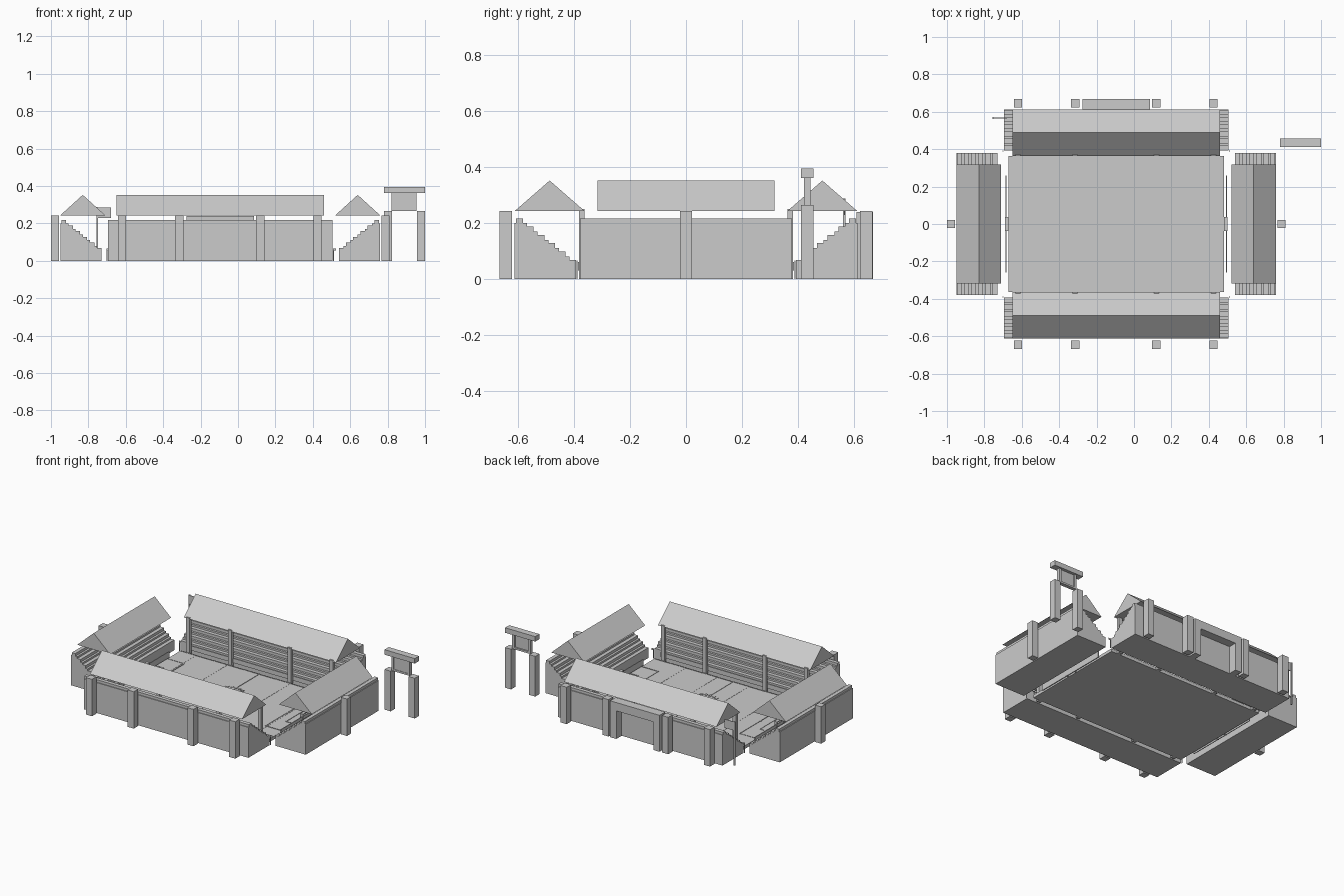
import bpy, bmesh
from math import pi, sin, cos
from mathutils import Matrix

default = bpy.data.objects.get("Cube")
if default:
    bpy.data.objects.remove(default, do_unlink=True)

# Single stone grey material
GREY = (0.6, 0.6, 0.6, 1)
grey = bpy.data.materials.new("stone_grey")
grey.use_nodes = True
grey.diffuse_color = GREY
grey.node_tree.nodes["Principled BSDF"].inputs["Base Color"].default_value = GREY


def finish(name, bm):
    bmesh.ops.recalc_face_normals(bm, faces=bm.faces)
    mesh = bpy.data.meshes.new(name)
    bm.to_mesh(mesh)
    bm.free()
    mesh.materials.append(grey)
    obj = bpy.data.objects.new(name, mesh)
    bpy.context.collection.objects.link(obj)
    return obj


def box(name, x0, x1, y0, y1, z0, z1):
    bm = bmesh.new()
    size = Matrix.Diagonal((x1 - x0, y1 - y0, z1 - z0, 1))
    centre = Matrix.Translation(((x0 + x1) / 2, (y0 + y1) / 2, (z0 + z1) / 2))
    bmesh.ops.create_cube(bm, size=1, matrix=centre @ size)
    return finish(name, bm)


def post(name, x, y, w, d, z0, z1):
    return box(name, x - w / 2, x + w / 2, y - d / 2, y + d / 2, z0, z1)


def prism(name, profile, length, x, y, angle):
    """Extrude a (depth, height) profile sideways, then turn it to face the pitch."""
    bm = bmesh.new()
    face = bm.faces.new([bm.verts.new((-length / 2, d, z)) for d, z in profile])
    out = bmesh.ops.extrude_face_region(bm, geom=[face])
    moved = [v for v in out["geom"] if isinstance(v, bmesh.types.BMVert)]
    bmesh.ops.translate(bm, verts=moved, vec=(length, 0, 0))
    bm.transform(Matrix.Translation((x, y, 0)) @ Matrix.Rotation(angle, 4, "Z"))
    return finish(name, bm)


MID = -0.095          # centre of the pitch along x
GRASS = 0.02          # height of the pitch surface

# Stepped terrace profile: back wall, then five rows with raised seat backs
terrace = [(0, 0), (0, 0.2), (0.005, 0.2), (0.005, 0.217), (0.03, 0.217)]
for row in range(5):
    d, z = 0.03 + row * 0.038, 0.188 - row * 0.03
    terrace += [(d, z + 0.012), (d + 0.014, z + 0.012), (d + 0.014, z), (d + 0.038, z)]
terrace += [(0.22, 0)]
gable = [(0, 0.243), (0.25, 0.243), (0.125, 0.352)]
gable_end = [(d * 0.96, z) for d, z in gable]

# Four stands with gabled roofs
for side, x, y, angle, length, cover, roof in (
        ("front", MID, -0.613, 0, 1.2, 1.11, gable),
        ("back", MID, 0.613, pi, 1.2, 1.11, gable),
        ("right", -0.95, 0, -pi / 2, 0.76, 0.635, gable_end),
        ("left", 0.76, 0, pi / 2, 0.76, 0.635, gable_end)):
    prism(side + "_terrace", terrace, length, x, y, angle)
    prism(side + "_roof", roof, cover, x, y, angle)

# Outer buttress posts and inner roof columns
for sy in (-1, 1):
    for x in (-0.62, -0.315, 0.12, 0.425):
        post("buttress", x, sy * 0.645, 0.045, 0.045, 0, 0.243)
        post("roof_column", x, sy * 0.373, 0.025, 0.02, 0, 0.25)
for x in (-0.978, 0.788):
    post("end_buttress", x, 0, 0.044, 0.044, 0, 0.243)

# Entrance frame on the back wall
box("entrance_lintel", -0.275, 0.085, 0.61, 0.669, 0.185, 0.24)
box("entrance_jamb", -0.275, -0.23, 0.61, 0.669, 0, 0.185)
box("entrance_jamb", 0.04, 0.085, 0.61, 0.669, 0, 0.185)

# Pitch with mown stripes
box("pitch", -0.67, 0.48, -0.363, 0.363, 0, GRASS)
for i in range(0, 10, 2):
    x = -0.67 + i * 0.115
    box("mown_stripe", x, x + 0.115, -0.363, 0.363, GRASS, GRASS + 0.001)


def line(x0, x1, y0, y1):
    t = 0.0015
    box("pitch_line", x0 - t, x1 + t, y0 - t, y1 + t, GRASS, GRASS + 0.003)


# Pitch markings
line(MID, MID, -0.36, 0.36)
for s in (-1, 1):
    goal_x = MID + s * 0.57
    for depth, half in ((0.12, 0.22), (0.055, 0.1)):
        edge = goal_x - s * depth
        line(edge, edge, -half, half)
        for y in (-half, half):
            line(min(edge, goal_x), max(edge, goal_x), y, y)
    spot = MID + s * 0.452
    line(spot - 0.003, spot + 0.003, -0.003, 0.003)
    line(MID - 0.57, MID + 0.57, s * 0.355, s * 0.355)
    for i in range(-2, 3):
        a = s * pi / 2 + i * 0.24
        post("circle_mark", MID + 0.118 * cos(a), 0.118 * sin(a), 0.016, 0.016,
             GRASS, GRASS + 0.004)

    # Goals, pitch-side boards and corner flags
    gx = MID + s * 0.585
    post("goal_bar", gx, 0, 0.02, 0.075, 0.06, 0.066)
    for y in (-0.035, 0.035):
        post("goal_post", gx, y, 0.02, 0.005, 0, 0.06)
    post("end_board", MID + s * 0.59, 0, 0.005, 0.52, 0, 0.05)
    post("side_board", MID, s * 0.384, 1.1, 0.004, 0.03, 0.06)
    for y in (-0.39, 0.39):
        fx = MID + s * 0.605
        post("corner_pole", fx, y, 0.004, 0.004, 0, 0.066)
        box("corner_flag", fx, fx + 0.015, y - 0.001, y + 0.001, 0.054, 0.066)

# Flagpole behind the right corner
post("flagpole", -0.752, 0.567, 0.009, 0.009, 0, 0.288)
box("flag", -0.75, -0.68, 0.565, 0.569, 0.228, 0.285)

# Free-standing sign
for x in (0.802, 0.978):
    post("sign_post", x, 0.434, 0.044, 0.044, 0, 0.265)
box("sign_cap", 0.78, 1.0, 0.412, 0.456, 0.362, 0.395)
box("sign_panel", 0.822, 0.955, 0.425, 0.436, 0.265, 0.362)
for x in (0.83, 0.947):
    post("sign_edge", x, 0.434, 0.016, 0.024, 0.265, 0.362)
box("sign_rail", 0.838, 0.939, 0.422, 0.446, 0.265, 0.277)
